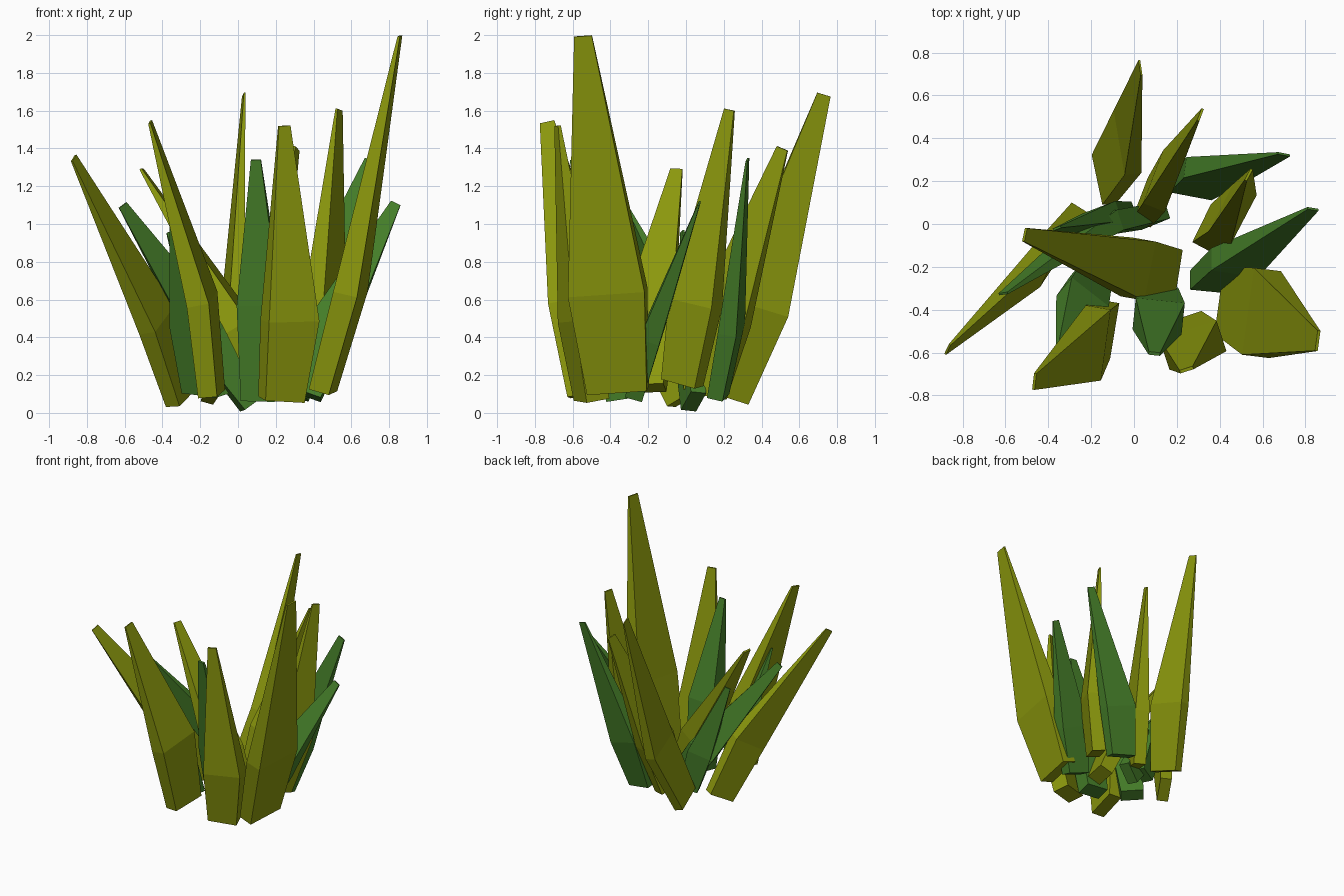
import bpy, math
from mathutils import Vector


def material(name, rgb):
    m = bpy.data.materials.new(name)
    m.diffuse_color = (*rgb, 1)
    return m


OLIVE = material("olive", (0.26, 0.315, 0.004))
GREEN = material("green", (0.06, 0.21, 0.022))


def blade(name, mat, base, mid, tip, angle, width, thick):
    """Four-sided blade: narrow base, wide middle, tiny flat tip."""
    b, m, t = Vector(base), Vector(mid), Vector(tip)
    a = math.radians(angle)
    h = Vector((math.cos(a), math.sin(a), 0))
    rings = [(b, m - b, 0.78, 0.85), (m, t - b, 1, 1), (t, t - m, 0.23, 0.1)]
    verts = []
    for c, axis, fw, ft in rings:
        axis = axis.normalized()
        w = (h - axis * h.dot(axis)).normalized()   # across the blade
        n = axis.cross(w)                           # through the blade
        for i, j in ((-1, -1), (1, -1), (1, 1), (-1, 1)):
            verts.append(c + w * (i * fw * width / 2) + n * (j * ft * thick / 2))
    faces = [(3, 2, 1, 0), (8, 9, 10, 11)]
    for r in (0, 4):
        for k in range(4):
            q = (k + 1) % 4
            faces.append((r + k, r + q, r + 4 + q, r + 4 + k))
    me = bpy.data.meshes.new(name)
    me.from_pydata(verts, [], faces)
    me.materials.append(mat)
    bpy.context.collection.objects.link(bpy.data.objects.new(name, me))


# olive blades: base, middle, tip, width direction, width, thickness
olive = [
    ((-.14, .21, .09), (-.03, .385, .56), (.03, .73, 1.685), 97, .32, .08),
    ((.07, .10, .10), (.14, .20, .50), (.31, .51, 1.40), 68, .28, .11),
    ((.36, -.02, .16), (.46, .05, .58), (.535, .23, 1.605), 62, .26, .12),
    ((.45, -.36, .12), (.595, -.415, .64), (.857, -.545, 1.995), 83, .41, .13),
    ((.23, -.50, .07), (.275, -.565, .49), (.245, -.68, 1.52), 18, .28, .15),
    ((-.14, -.49, .10), (-.19, -.555, .60), (-.465, -.735, 1.54), 80, .34, .12),
    ((.16, -.22, .13), (.02, -.21, .45), (-.51, -.05, 1.29), 80, .28, .13),
    ((-.30, .00, .08), (-.43, -.17, .49), (-.87, -.585, 1.35), 58, .26, .10),
]
# green blades
green = [
    ((.27, .17, .09), (.36, .24, .45), (.70, .325, 1.34), -8, .26, .10),
    ((.35, -.27, .10), (.47, -.18, .42), (.835, .07, 1.11), 0, .24, .11),
    ((.11, -.35, .07), (.115, -.43, .58), (.095, -.605, 1.34), -6, .23, .15),
    ((.09, .04, .06), (-.15, .00, .41), (-.61, -.325, 1.10), 18, .22, .10),
    ((-.20, -.26, .11), (-.24, -.36, .46), (-.34, -.60, 1.06), -40, .22, .12),
    ((-.06, .04, .10), (-.15, .03, .40), (-.36, -.02, .96), 20, .18, .10),
]
for label, mat, table in (("olive_blade", OLIVE, olive), ("green_blade", GREEN, green)):
    for i, row in enumerate(table, 1):
        blade(f"{label}_{i}", mat, *row)
